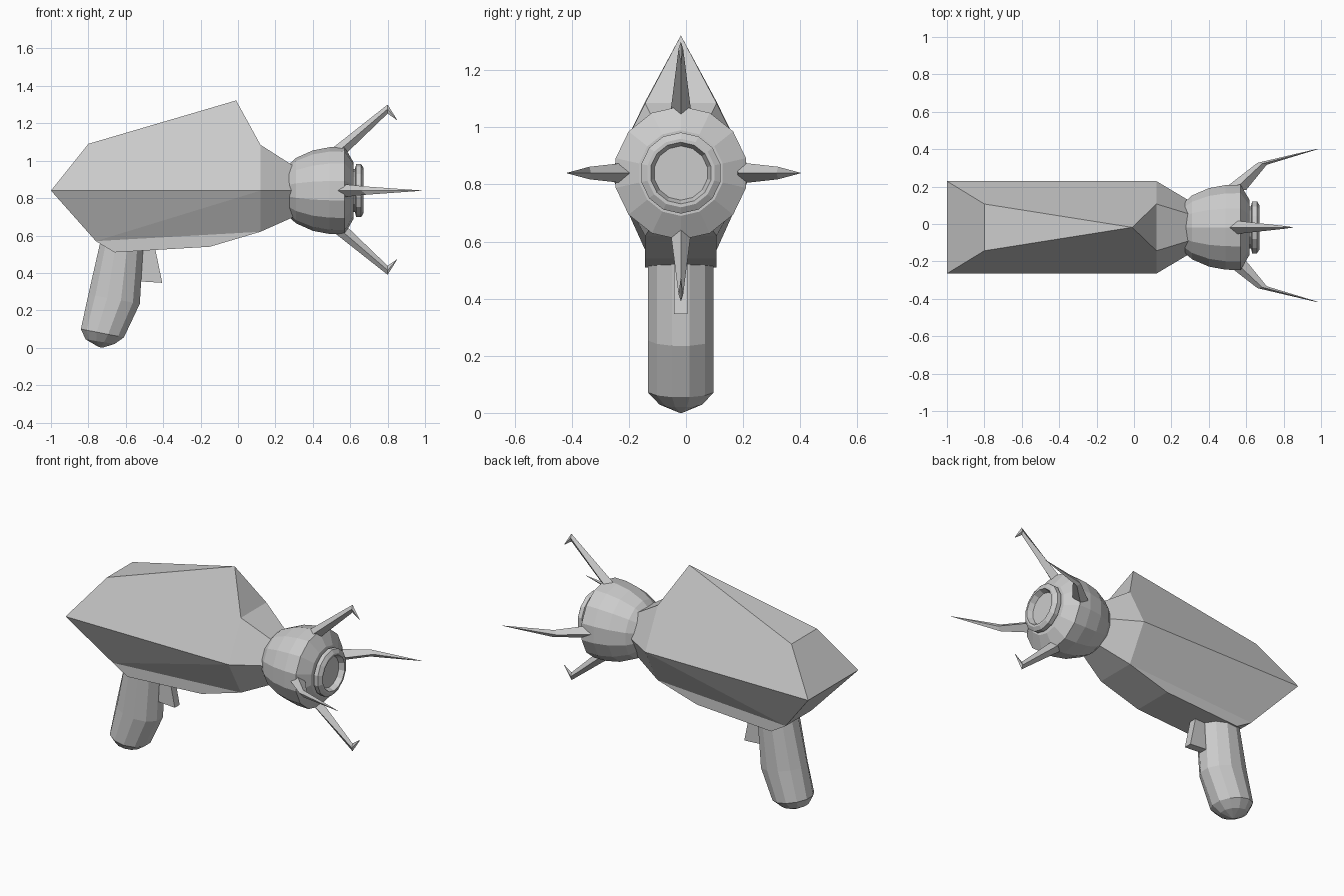
import bpy
from math import sin, cos, pi
from mathutils import Matrix, Vector

if "Cube" in bpy.data.objects:
    bpy.data.objects.remove(bpy.data.objects["Cube"])

CY, CZ = -0.018, 0.84   # barrel axis


def make(name, verts, faces):
    me = bpy.data.meshes.new(name)
    me.from_pydata([tuple(v) for v in verts], [], faces)
    ob = bpy.data.objects.new(name, me)
    bpy.context.collection.objects.link(ob)
    bpy.context.view_layer.objects.active = ob
    ob.select_set(True)
    bpy.ops.object.mode_set(mode='EDIT')
    bpy.ops.mesh.select_all(action='SELECT')
    bpy.ops.mesh.normals_make_consistent(inside=False)
    bpy.ops.object.mode_set(mode='OBJECT')
    ob.select_set(False)
    return ob


def loft(name, rings):
    """Join equal-sized rings with quads and cap both ends."""
    n = len(rings[0])
    verts = [v for r in rings for v in r]
    faces = [(i * n + j, i * n + (j + 1) % n, (i + 1) * n + (j + 1) % n, (i + 1) * n + j)
             for i in range(len(rings) - 1) for j in range(n)]
    faces += [tuple(range(n)), tuple(range((len(rings) - 1) * n, len(rings) * n))]
    return make(name, verts, faces)


def lathe(name, profile, n):
    """Revolve (x, radius) points round the barrel axis."""
    return loft(name, [[(x, CY + r * cos(2 * pi * (k + .5) / n), CZ + r * sin(2 * pi * (k + .5) / n))
                        for k in range(n)] for x, r in profile])


# faceted body: half the points, mirrored across the barrel plane
half = [(-1, .247, .84), (.12, .247, .84),                     # 0-1 side edge
        (-.8, .125, 1.09), (.12, .125, 1.085),                 # 2-3 upper edge
        (-.76, .125, .57), (-.66, .125, .51),                  # 4-5 keel rear
        (-.15, .125, .54), (.12, .125, .62),                   # 6-7 keel front
        (.30, .07, .97), (.30, .14, .84), (.30, .07, .70)]     # 8-10 neck
m = len(half)
verts = [(x, CY + y, z) for x, y, z in half] + [(x, CY - y, z) for x, y, z in half]
verts.append((-.01, CY, 1.322))
apex = 2 * m
side = [(0, 1, 3, apex, 2), (0, 4, 1), (4, 7, 1), (4, 5, 6, 7), (1, 9, 8, 3), (1, 7, 10, 9)]
faces = side + [tuple(i if i == apex else i + m for i in f) for f in side]
faces += [(a, b, b + m, a + m) for a, b in
          [(0, 2), (0, 4), (4, 5), (5, 6), (6, 7), (3, 8), (7, 10)]]
faces += [(2, 2 + m, apex), (3, 3 + m, apex), (8, 9, 10, 10 + m, 9 + m, 8 + m)]
make("body", verts, faces)

# bulb at the muzzle and its recessed ring
lathe("muzzle_bulb", [(.24, .11), (.31, .175), (.40, .215), (.49, .232), (.57, .234), (.618, .15)], 14)
lathe("muzzle_ring", [(.60, .115), (.625, .115), (.632, .142), (.658, .142), (.672, .12),
                      (.672, .108), (.64, .095)], 14)


# prongs: diamond sections given as outer edge, inner edge and half width
def prong(name, sections, angle):
    rot = Matrix.Rotation(angle, 3, 'X')
    rings = []
    for (xo, ro), (xi, ri), w in sections:
        xm, rm = (xo + xi) / 2, (ro + ri) / 2
        pts = [(xo, 0, ro), (xm, w, rm), (xi, 0, ri), (xm, -w, rm)]
        rings.append([rot @ Vector(p) + Vector((0, CY, CZ)) for p in pts])
    loft(name, rings)


hooked = [((.47, .20), (.58, .20), .038), ((.80, .46), (.80, .412), .008), ((.85, .38), (.848, .378), .001)]
straight = [((.46, .19), (.60, .20), .038), ((.66, .345), (.71, .335), .022), ((.98, .42), (.98, .417), .001)]
prong("upper_prong", hooked, 0)
prong("lower_prong", [((xo, ro - .01), (xi, ri - .01), w) for (xo, ro), (xi, ri), w in hooked], pi)
prong("back_prong", straight, -pi / 2)
prong("front_prong", [((xo, ro - .02), (xi, ri - .02), w) for (xo, ro), (xi, ri), w in straight], pi / 2)

# bent grip: rings from rear point, front point and half width
grip = [((-.735, .57), (-.505, .57), .115), ((-.80, .285), (-.525, .235), .115),
        ((-.84, .10), (-.61, .055), .115), ((-.815, .045), (-.66, .02), .075),
        ((-.745, .004), (-.725, .0), .008)]
rings = []
for (x0, z0), (x1, z1), w in grip:
    ring = []
    for k in range(12):
        a = 2 * pi * (k + .5) / 12
        t = .5 + .5 * cos(a) / cos(pi / 12)
        ring.append((x0 + (x1 - x0) * t, CY + w * sin(a) / cos(pi / 12), z0 + (z1 - z0) * t))
    rings.append(ring)
loft("grip", rings)

# trigger
outline = [(-.54, .54), (-.445, .54), (-.405, .347), (-.53, .355)]
loft("trigger", [[(x, CY + y, z) for x, z in outline] for y in (-.024, .024)])
